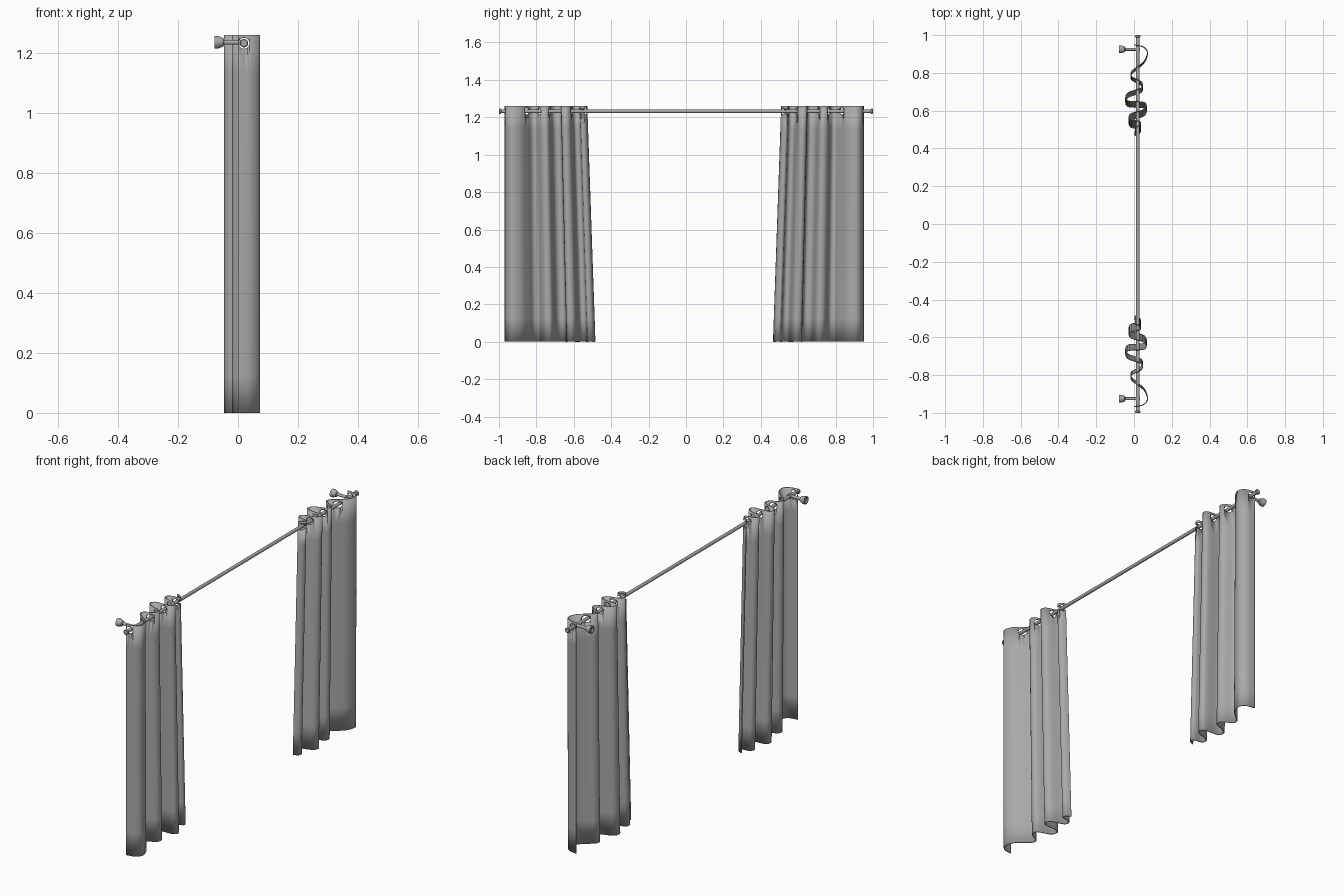
import bpy, bmesh, math
from mathutils import Vector

cube = bpy.data.objects.get("Cube")
if cube:
    bpy.data.objects.remove(cube, do_unlink=True)

grey = bpy.data.materials.new("plain_grey")
grey.use_nodes = True
grey.diffuse_color = (0.4, 0.4, 0.4, 1)
grey.node_tree.nodes["Principled BSDF"].inputs["Base Color"].default_value = (0.4, 0.4, 0.4, 1)

ROD_X, ROD_Z, TOP = 0.02, 1.232, 1.26


def make_object(name, bm, angle):
    mesh = bpy.data.meshes.new(name)
    bmesh.ops.recalc_face_normals(bm, faces=bm.faces)
    bm.to_mesh(mesh)
    bm.free()
    mesh.materials.append(grey)
    obj = bpy.data.objects.new(name, mesh)
    bpy.context.collection.objects.link(obj)
    bpy.ops.object.select_all(action="DESELECT")
    obj.select_set(True)
    bpy.context.view_layer.objects.active = obj
    bpy.ops.object.shade_smooth_by_angle(angle=math.radians(angle))
    return obj


def lathe(name, start, axis, profile, sides=24):
    """Turn (distance along axis, radius) pairs into a closed round part."""
    axis = Vector(axis)
    u = axis.orthogonal().normalized()
    v = axis.cross(u)
    bm = bmesh.new()
    rings = []
    for dist, radius in profile:
        rings.append([bm.verts.new(Vector(start) + axis * dist + radius *
                     (u * math.cos(a) + v * math.sin(a)))
                     for a in (math.tau * i / sides for i in range(sides))])
    for r0, r1 in zip(rings, rings[1:]):
        for i in range(sides):
            j = (i + 1) % sides
            bm.faces.new((r0[i], r0[j], r1[j], r1[i]))
    bm.faces.new(rings[0])
    bm.faces.new(rings[-1])
    return make_object(name, bm, 35)


def smooth_path(points, steps):
    """Round curve running through all the points."""
    p = [Vector(q) for q in points]
    p = [2 * p[0] - p[1]] + p + [2 * p[-1] - p[-2]]
    path = []
    for a, b, c, d in zip(p, p[1:], p[2:], p[3:]):
        for k in range(steps):
            t = k / steps
            path.append(0.5 * (2 * b + (c - a) * t + (2 * a - 5 * b + 4 * c - d) * t ** 2
                               + (3 * b - a - 3 * c + d) * t ** 3))
    return path + [p[-2]]


# Fold line of the cloth: (depth x, distance from the outer edge)
FOLDS = [(0.0, 0.0), (0.045, 0.008), (0.071, 0.035), (0.058, 0.08), (0.02, 0.115),
         (-0.012, 0.14), (-0.012, 0.168), (0.038, 0.195), (0.038, 0.228),
         (-0.034, 0.255), (-0.034, 0.295), (0.055, 0.305), (0.055, 0.34),
         (-0.018, 0.365), (-0.018, 0.395), (0.03, 0.405), (0.03, 0.425), (0.005, 0.437)]


def curtain(name, side, outer):
    # Folded sheet whose inner edge spreads out toward the floor
    bm = bmesh.new()
    path = smooth_path(FOLDS, 6)
    rows = 10
    grid = []
    for r in range(rows + 1):
        drop = r / rows
        grid.append([bm.verts.new((p.x, side * (outer - p.y * (1 + 0.1 * drop)),
                                   TOP * (1 - drop))) for p in path])
    for r0, r1 in zip(grid, grid[1:]):
        for i in range(len(path) - 1):
            bm.faces.new((r0[i], r0[i + 1], r1[i + 1], r1[i]))
    obj = make_object(name, bm, 50)
    cloth = obj.modifiers.new("cloth_thickness", "SOLIDIFY")
    cloth.thickness = 0.005
    cloth.offset = 0
    # Holes where the rod threads through the folds
    cutter = lathe(name + "_hole_cutter", (ROD_X, side * 0.4, ROD_Z), (0, side, 0),
                   [(0, 0.018), (0.65, 0.018)])
    cutter.hide_render = True
    cutter.hide_viewport = True
    cutter.display_type = "WIRE"
    holes = obj.modifiers.new("rod_holes", "BOOLEAN")
    holes.operation = "DIFFERENCE"
    holes.solver = "EXACT"
    holes.object = cutter
    # Apply both so that the cutter can go
    bpy.ops.object.select_all(action="DESELECT")
    obj.select_set(True)
    bpy.context.view_layer.objects.active = obj
    for mod in ("cloth_thickness", "rod_holes"):
        bpy.ops.object.modifier_apply(modifier=mod)
    bpy.data.objects.remove(cutter, do_unlink=True)


# Rod with small end caps
cap = [(0, 0.011), (0.003, 0.014), (0.01, 0.014), (0.013, 0.009)]
lathe("rod", (ROD_X, -1, ROD_Z), (0, 1, 0),
      cap + [(2 - d, r) for d, r in reversed(cap)])

for side, word, outer in ((1, "back", 0.948), (-1, "front", 0.967)):
    curtain(word + "_curtain", side, outer)
    # Wall bracket: hollow cup, tapered neck, arm and a collar on the rod
    y = side * 0.925
    lathe(word + "_bracket", (-0.079, y, ROD_Z + 0.003), (1, 0, 0),
          [(0.008, 0.014), (0, 0.015), (0, 0.021), (0.012, 0.021), (0.03, 0.014),
           (0.033, 0.008), (0.1, 0.008)])
    lathe(word + "_collar", (ROD_X, y - 0.01, ROD_Z), (0, 1, 0),
          [(0, 0.013), (0.02, 0.013)])
